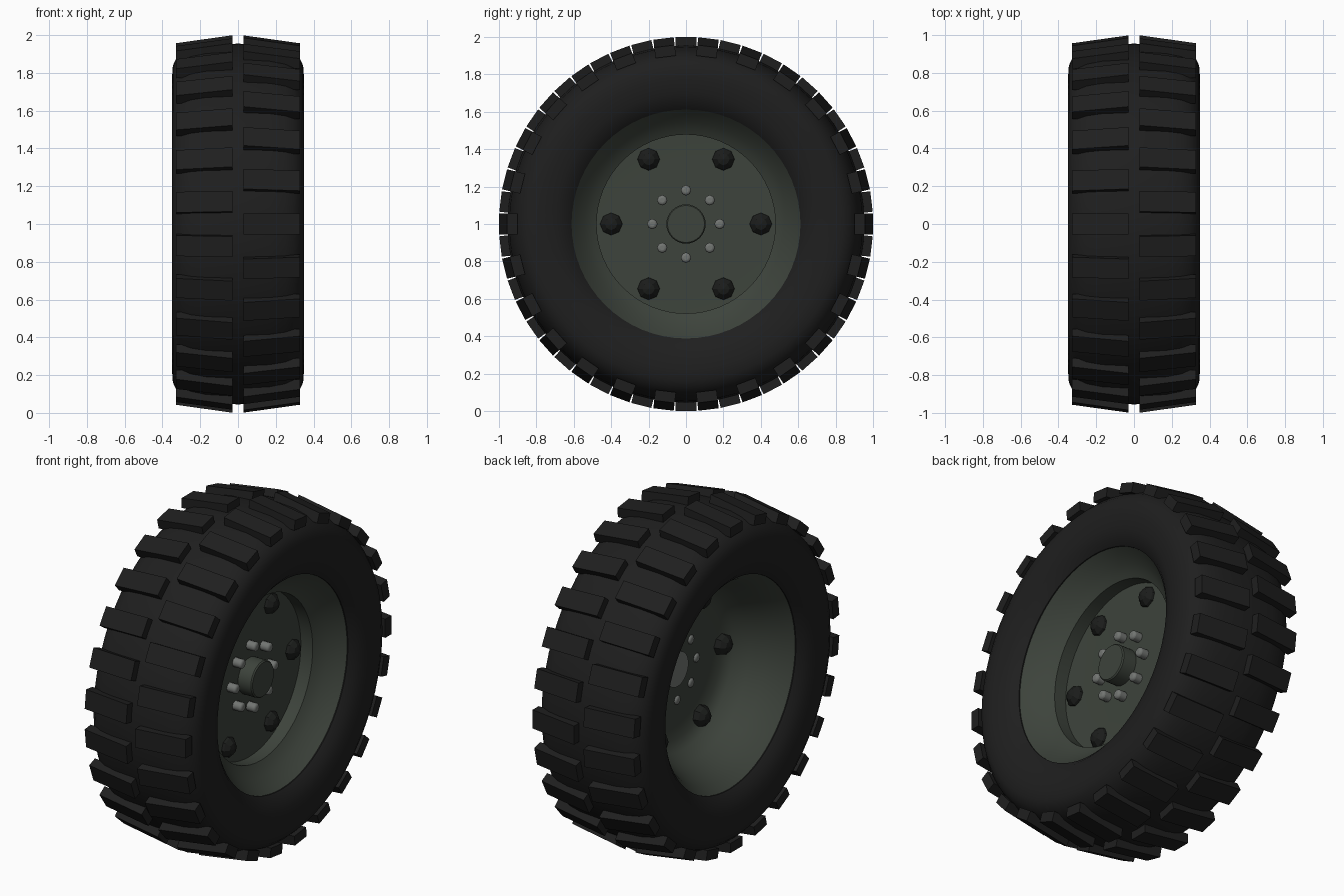
import bpy, bmesh, math
from mathutils import Matrix, Vector

cube = bpy.data.objects.get("Cube")
if cube:
    bpy.data.objects.remove(cube, do_unlink=True)


def material(name, rgb):
    m = bpy.data.materials.new(name)
    m.use_nodes = True
    m.diffuse_color = (*rgb, 1)
    bsdf = m.node_tree.nodes["Principled BSDF"]
    bsdf.inputs["Base Color"].default_value = (*rgb, 1)
    bsdf.inputs["Roughness"].default_value = 0.8
    return m


RUBBER = material("black rubber", (0.0135, 0.0135, 0.0135))
GREEN = material("dark green paint", (0.047, 0.057, 0.045))
STEEL = material("grey steel", (0.17, 0.18, 0.17))
BLACK = material("black nut", (0.011, 0.012, 0.011))

AXLE = Vector((0, 0, 1))


def finish(name, bm, mat, smooth=None):
    """Turn a bmesh into an object centred on the axle."""
    bmesh.ops.recalc_face_normals(bm, faces=bm.faces)
    mesh = bpy.data.meshes.new(name)
    bm.to_mesh(mesh)
    bm.free()
    mesh.materials.append(mat)
    ob = bpy.data.objects.new(name, mesh)
    ob.location = AXLE
    bpy.context.collection.objects.link(ob)
    if smooth:
        bpy.ops.object.select_all(action="DESELECT")
        ob.select_set(True)
        bpy.context.view_layer.objects.active = ob
        bpy.ops.object.shade_smooth_by_angle(angle=math.radians(smooth))
    return ob


def lathe(name, profile, mat, steps=64, closed=False, smooth=40):
    """Spin (x, radius) points about the x axis."""
    bm = bmesh.new()
    vs = [bm.verts.new((x, 0, r)) for x, r in profile]
    pairs = list(zip(vs, vs[1:])) + ([(vs[-1], vs[0])] if closed else [])
    edges = [bm.edges.new(p) for p in pairs]
    bmesh.ops.spin(bm, geom=vs + edges, cent=(0, 0, 0), axis=(1, 0, 0),
                   angle=math.tau, steps=steps, use_merge=True)
    bmesh.ops.remove_doubles(bm, verts=bm.verts, dist=1e-4)
    return finish(name, bm, mat, smooth)


def around(angle, x, radius):
    """Position on a circle about the axle, angle measured from +y."""
    return Vector((x, radius * math.cos(angle), radius * math.sin(angle)))


# Tyre carcass: half profile mirrored across the centre plane
half = [(0.0, 0.955), (0.17, 0.945), (0.25, 0.928), (0.297, 0.905), (0.328, 0.875),
        (0.345, 0.838), (0.349, 0.78), (0.338, 0.70), (0.317, 0.645), (0.288, 0.612)]
left_half = [(-x, r) for x, r in reversed(half[1:])]
lathe("tyre", left_half + half, RUBBER, closed=True)

# Tread blocks: two staggered rows, sloping down towards the shoulder
COUNT = 26
HALF_WIDTH = 0.055
section = [(0.03, 0.999), (0.329, 0.957), (0.329, 0.9), (0.03, 0.92)]
for name, side, offset in (("tread_left", 1, 0), ("tread_right", -1, 0.5)):
    bm = bmesh.new()
    for i in range(COUNT):
        turn = Matrix.Rotation(math.tau * (i + offset) / COUNT, 4, "X")
        a, b = ([bm.verts.new(turn @ Vector((side * x, -r, w))) for x, r in section]
                for w in (-HALF_WIDTH, HALF_WIDTH))
        bm.faces.new(a)
        bm.faces.new(b)
        for j in range(4):
            k = (j + 1) % 4
            bm.faces.new((a[j], a[k], b[k], b[j]))
    finish(name, bm, RUBBER)

# Pressed rim: stepped outer face, open bowl behind
lathe("rim", [(0.29, 0.618), (0.245, 0.585), (0.2, 0.543), (0.17, 0.508), (0.152, 0.478),
              (0.075, 0.478), (0.07, 0.3), (0.075, 0.0),
              (0.06, 0.0), (0.057, 0.3), (0.047, 0.4), (0.01, 0.455), (-0.07, 0.495),
              (-0.15, 0.53), (-0.23, 0.572), (-0.29, 0.618)], GREEN, closed=True)

# Hub cap and its back plate
lathe("hub_cap", [(0.07, 0.0), (0.07, 0.105), (0.157, 0.105), (0.164, 0.099), (0.164, 0.0)],
      GREEN, steps=32)
lathe("hub_back_plate", [(0.065, 0.0), (0.065, 0.1), (0.054, 0.1), (0.054, 0.0)],
      STEEL, steps=32)

# Six large rounded nuts through the disc
bm = bmesh.new()
for i in range(6):
    place = Matrix.Translation(around(math.tau * i / 6, 0.053, 0.4))
    bmesh.ops.create_uvsphere(bm, u_segments=8, v_segments=6, radius=0.065,
                              matrix=place @ Matrix.Rotation(math.pi / 2, 4, "Y"))
finish("wheel_nuts", bm, BLACK)

# Eight small round-ended studs around the hub
bm = bmesh.new()
for i in range(8):
    place = Matrix.Translation(around(math.tau * i / 8, 0.087, 0.18))
    bmesh.ops.create_cone(bm, cap_ends=True, segments=8, radius1=0.028, radius2=0.028,
                          depth=0.08, matrix=place @ Matrix.Rotation(math.pi / 2, 4, "Y"))
studs = finish("hub_studs", bm, STEEL, smooth=60)
bevel = studs.modifiers.new("rounded ends", "BEVEL")
bevel.width = 0.014
bevel.segments = 3
bevel.limit_method = "ANGLE"
bevel.angle_limit = math.radians(60)
